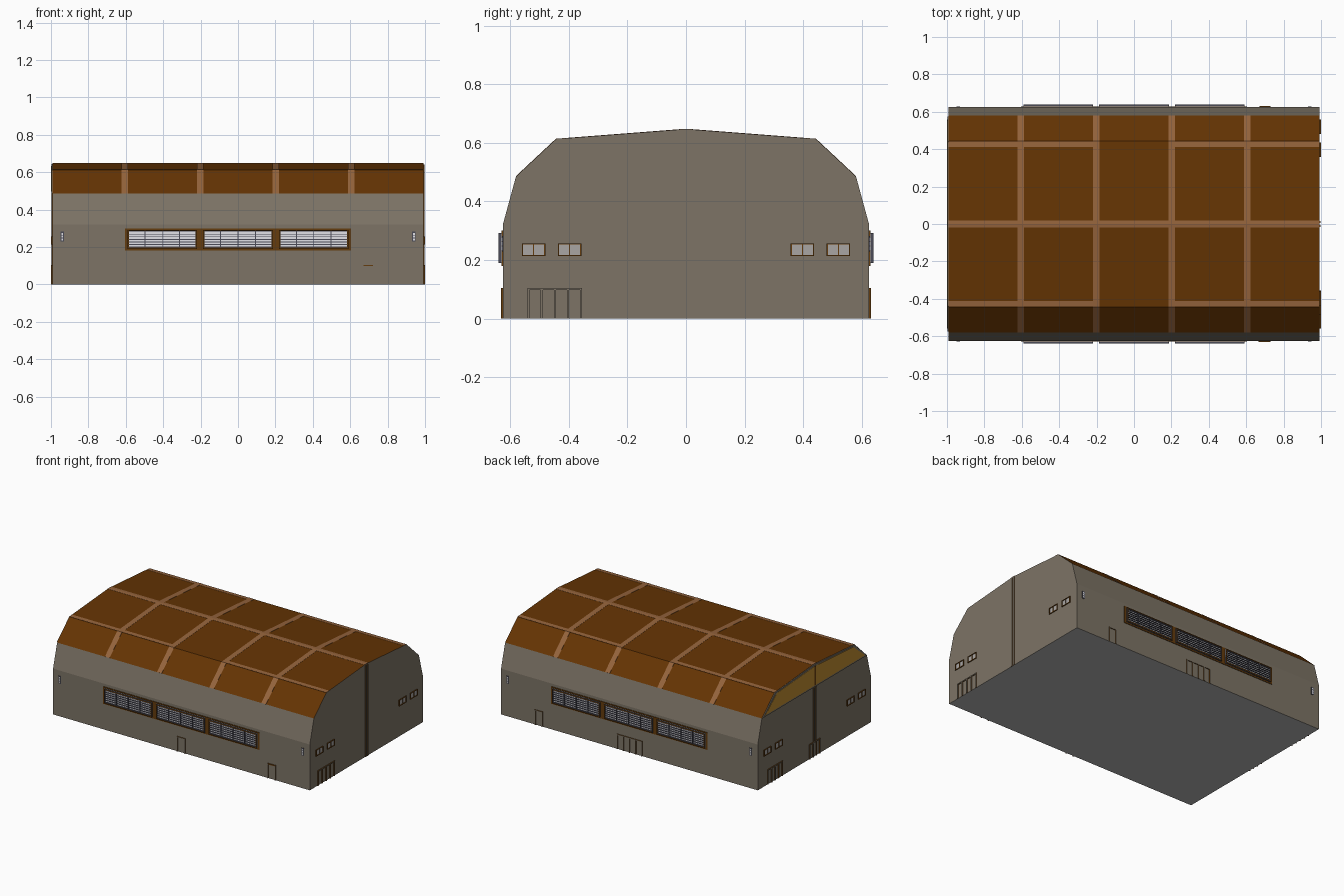
import bpy, bmesh, math
from mathutils import Vector

if "Cube" in bpy.data.objects:
    bpy.data.objects.remove(bpy.data.objects["Cube"])


def mat(name, r, g, b):
    m = bpy.data.materials.new(name)
    m.diffuse_color = (r, g, b, 1)
    m.use_nodes = True
    m.node_tree.nodes["Principled BSDF"].inputs["Base Color"].default_value = m.diffuse_color
    return m


WALL = mat("wall_taupe", 0.205, 0.174, 0.133)
ROOF = mat("roof_brown", 0.128, 0.034, 0.001)
RIB = mat("rib_tan", 0.30, 0.127, 0.045)
TRIM = mat("trim_brown", 0.13, 0.045, 0.004)
SLATE = mat("slate_frame", 0.07, 0.07, 0.095)
WHITE = mat("louvre_white", 0.95, 0.95, 1.0)
PANE = mat("pane_grey", 0.40, 0.38, 0.37)
AMBER = mat("amber_glazing", 0.52, 0.26, 0.03)
BASE = mat("base_grey", 0.45, 0.45, 0.45)

L, W = 0.993, 0.625          # half length and half width of the hall
OUT = {"front": Vector((0, -1, 0)), "back": Vector((0, 1, 0)),
       "right": Vector((1, 0, 0)), "left": Vector((-1, 0, 0))}


def finish(name, bm, mats):
    bmesh.ops.recalc_face_normals(bm, faces=bm.faces)
    me = bpy.data.meshes.new(name)
    bm.to_mesh(me)
    bm.free()
    for m in mats:
        me.materials.append(m)
    ob = bpy.data.objects.new(name, me)
    bpy.context.collection.objects.link(ob)
    return ob


def prism(name, pts, x0, x1, mats):
    """Closed (y, z) outline extruded along x."""
    bm = bmesh.new()
    a = [bm.verts.new((x0, y, z)) for y, z in pts]
    b = [bm.verts.new((x1, y, z)) for y, z in pts]
    bm.faces.new(a)
    bm.faces.new(b[::-1])
    for i in range(len(pts)):
        j = (i + 1) % len(pts)
        bm.faces.new((a[i], b[i], b[j], a[j]))
    return finish(name, bm, mats)


def plates(name, side, rects, out, m, inner=-0.003, cap=None):
    """Boxes (u0, u1, z0, z1) on a wall; cap colours the outward faces."""
    bm = bmesh.new()
    for u0, u1, z0, z1 in rects:
        vs = bmesh.ops.create_cube(bm, size=1)["verts"]
        for v in vs:
            u = u0 if v.co.x < 0 else u1
            z = z0 if v.co.z < 0 else z1
            d = inner if v.co.y < 0 else out
            v.co = {"front": (u, -W - d, z), "back": (u, W + d, z),
                    "right": (L + d, u, z), "left": (-L - d, u, z)}[side]
    ob = finish(name, bm, [m, cap or m])
    for p in ob.data.polygons:
        p.material_index = 1 if p.normal.dot(OUT[side]) > 0.9 else 0
    return ob


def ring(u0, u1, z0, z1, t):
    return [(u0, u0 + t, z0, z1), (u1 - t, u1, z0, z1),
            (u0 + t, u1 - t, z1 - t, z1), (u0 + t, u1 - t, z0, z0 + t)]


# Hall shell: faceted barrel section
arch = [(-0.58, 0.485), (-0.443, 0.613), (0, 0.647), (0.443, 0.613), (0.58, 0.485)]
section = [(-W, 0), (-W, 0.32)] + arch + [(W, 0.32), (W, 0)]
hall = prism("hall_shell", section, -L, L, [WALL, ROOF, BASE])
for p in hall.data.polygons:
    if p.normal.z < -0.5:
        p.material_index = 2
    elif p.normal.z > 0.5:
        p.material_index = 1


# Roof ribs: very thin strips following the roof
def strip(name, line, x0, x1):
    k = 1.0015
    prism(name, [(y * k, z * k) for y, z in line] +
          [(y * 0.997, z * 0.997) for y, z in reversed(line)], x0, x1, [RIB])


def slope(y):
    return (y, 0.647 - 0.0767 * abs(y))


for i, x in enumerate((-0.605, -0.202, 0.202, 0.605)):
    strip(f"cross_rib_{i}", arch, x - 0.018, x + 0.018)
strip("ridge_rib", [slope(-0.02), slope(0), slope(0.02)], -L, L)
for name, s in (("front", -1), ("back", 1)):
    for end, x0, x1 in (("left", -L, -0.202), ("right", 0.202, L)):
        strip(f"{name}_long_rib_{end}", [slope(0.441 * s), slope(0.412 * s)], x0, x1)

# Long-wall louvre bands: white backing behind dark horizontal fins
bays = [(-0.59, -0.22), (-0.187, 0.187), (0.22, 0.59)]
for side in ("front", "back"):
    plates(side + "_band_trim", side, [(-0.605, 0.605, 0.18, 0.30)], 0.004, TRIM)
    rims, backs, fins, posts = [], [], [], []
    for a, b in bays:
        rims += ring(a, b, 0.19, 0.292, 0.007)
        backs.append((a, b, 0.19, 0.292))
        cell = (b - a) / 4
        posts += [(a + c * cell - 0.002, a + c * cell + 0.002, 0.197, 0.285) for c in (1, 2, 3)]
        for r in range(7):
            z = 0.1975 + r * 0.0137
            fins.append((a + 0.007, b - 0.007, z, z + 0.004))
    plates(side + "_louvre_backing", side, backs, 0.006, WHITE)
    plates(side + "_casing_rim", side, rims, 0.015, SLATE, cap=TRIM)
    plates(side + "_louvre_fins", side, fins, 0.013, SLATE)
    plates(side + "_louvre_posts", side, posts, 0.014, SLATE)
    # Small slot windows near the corners
    for s in (-1, 1):
        u = 0.94 * s
        plates(f"{side}_slot_frame_{s}", side, [(u - 0.010, u + 0.010, 0.23, 0.282)], 0.003, SLATE)
        plates(f"{side}_slot_pane_{s}", side,
               [(u - 0.005, u + 0.005, 0.235 + k * 0.015, 0.246 + k * 0.015) for k in range(3)],
               0.004, WHITE)


# Doors: raised bars with brown edges and wall-coloured fronts
def door(name, side, u0, u1, leaves, h=0.105):
    t = 0.007
    w = (u1 - u0 - t) / leaves
    bars = [(u0 + i * w, u0 + i * w + t, 0, h) for i in range(leaves + 1)]
    bars += [(u0 + i * w + t, u0 + (i + 1) * w, h - t, h) for i in range(leaves)]
    plates(name, side, bars, 0.006, TRIM, cap=WALL)


door("front_middle_door", "front", -0.032, 0.032, 1)
door("front_side_door", "front", 0.665, 0.73, 1)
door("back_main_door", "back", -0.10, 0.095, 4)
door("back_side_door", "back", 0.67, 0.73, 1)
door("right_end_door", "right", -0.54, -0.355, 4)
door("left_end_door", "left", 0.355, 0.52, 4)
door("left_middle_door", "left", -0.06, 0.06, 3)

# End-wall paired windows and central seam strips
for side in ("right", "left"):
    frames, panes = [], []
    for s in (-1, 1):
        for c in (0.397, 0.52):
            c *= s
            frames += ring(c - 0.04, c + 0.04, 0.213, 0.257, 0.004)
            frames.append((c - 0.0015, c + 0.0015, 0.217, 0.253))
            panes.append((c - 0.036, c + 0.036, 0.217, 0.253))
    plates(side + "_window_frames", side, frames, 0.006, TRIM)
    plates(side + "_window_panes", side, panes, 0.001, PANE)
    z0, z1 = (0.0, 0.64) if side == "right" else (0.105, 0.485)
    plates(side + "_seam", side, [(-0.016, -0.006, z0, z1), (0.006, 0.016, z0, z1)],
           0.005, TRIM, cap=WALL)


# Gable glazing on the left end
def inset(ky, kz):
    return [(y * ky, 0.56 + (z - 0.56) * kz) for y, z in arch]


prism("gable_frame", inset(0.99, 0.97), -L - 0.005, -L, [WALL])
prism("gable_glazing", inset(0.95, 0.83), -L - 0.0065, -L, [AMBER])
plates("gable_mullion", "left", [(-0.007, 0.007, 0.498, 0.632)], 0.007, TRIM)
